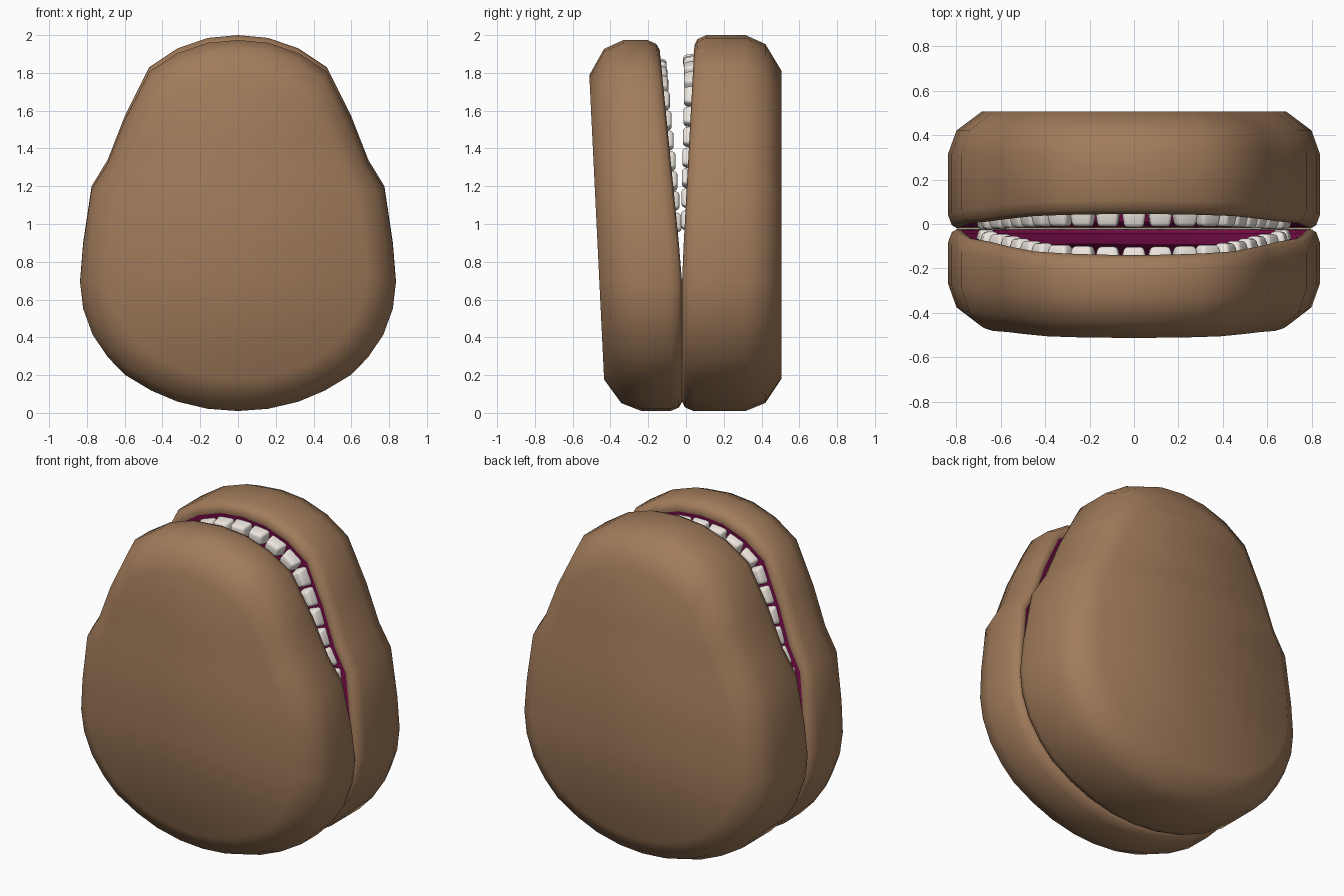
import bpy, bmesh, math
from mathutils import Vector, Matrix

if "Cube" in bpy.data.objects:
    bpy.data.objects.remove(bpy.data.objects["Cube"])

# right half of the egg-shaped outline (x, z), bottom to top
HALF = [(0, .01), (.16, .022), (.32, .06), (.46, .12), (.6, .205), (.69, .3),
        (.77, .42), (.82, .56), (.836, .7), (.82, .9), (.775, 1.2), (.69, 1.34),
        (.6, 1.57), (.47, 1.83), (.32, 1.93), (.16, 1.985), (0, 2.0)]
OUTLINE = HALF + [(-x, z) for x, z in HALF[-2:0:-1]]
MID = .95


def material(name, rgb):
    m = bpy.data.materials.new(name)
    m.diffuse_color = (*rgb, 1)
    m.use_nodes = True
    m.node_tree.nodes["Principled BSDF"].inputs["Base Color"].default_value = m.diffuse_color
    return m


BROWN = material("brown", (.36, .20, .105))
MAGENTA = material("magenta", (.25, .005, .09))
IVORY = material("ivory", (.85, .79, .74))


def finish(name, bm, mat):
    bmesh.ops.recalc_face_normals(bm, faces=bm.faces)
    me = bpy.data.meshes.new(name)
    bm.to_mesh(me)
    bm.free()
    me.materials.append(mat)
    me.shade_smooth()
    ob = bpy.data.objects.new(name, me)
    bpy.context.collection.objects.link(ob)
    return ob


def ring(bm, scale, y_of, zs):
    pts = [(x * scale, MID + (z - MID) * scale) for x, z in OUTLINE]
    return [bm.verts.new((x, y_of(z), z * zs)) for x, z in pts]


def loft(name, rings, zs, mat):
    bm = bmesh.new()
    loops = [ring(bm, s, f, zs) for s, f in rings]
    n = len(OUTLINE)
    for a, b in zip(loops, loops[1:]):
        for i in range(n):
            j = (i + 1) % n
            bm.faces.new((a[i], a[j], b[j], b[i]))
    # last ring closed with horizontal strips
    c, h = loops[-1], n // 2
    for i in range(h):
        quad = [c[i], c[i + 1], c[(n - i - 1) % n], c[(n - i) % n]]
        bm.faces.new(list(dict.fromkeys(quad)))
    return finish(name, bm, mat)


def tooth_row(name, side, inner, zs, front_len, end_len):
    path = [Vector((x * .83, MID + (z - MID) * .87)) for x, z in HALF[::-1]]
    bm = bmesh.new()
    for k in range(-10, 11):
        d, i = abs(k) * .118, 0
        while d > (path[i + 1] - path[i]).length:
            d -= (path[i + 1] - path[i]).length
            i += 1
        t = (path[i + 1] - path[i]).normalized()
        p = path[i] + t * d
        if k == 0:
            t = Vector((1, 0))
        sx = -1 if k < 0 else 1
        length = front_len + (end_len - front_len) * abs(k) / 10
        base, tip = inner(p.y) + side * .03, inner(p.y) - side * length
        along = Vector((t.x * sx, 0, t.y))
        axis = Vector((0, tip - base, 0))
        across = along.cross(Vector((0, 1, 0)))
        centre = Vector((p.x * sx, (base + tip) / 2, p.y * zs))
        cube = bmesh.ops.create_cube(bm, size=1)["verts"]
        for v in cube:
            w = .113 if v.co.y < 0 else .088
            r = .085 if v.co.y < 0 else .06
            v.co = centre + along * v.co.x * w + axis * v.co.y + across * v.co.z * r
    ob = finish(name, bm, IVORY)
    bev = ob.modifiers.new("rounding", "BEVEL")
    bev.width, bev.segments = .016, 3


def jaw(label, side, inner, outer, zs, lengths):
    # padded shell from the lip round to the flat outside
    loft(label + "_shell", [
        (.92, lambda z: inner(z) + side * .012),
        (.95, lambda z: inner(z)),
        (.98, lambda z: inner(z) + side * .015),
        (1.0, lambda z: inner(z) + side * .06),
        (1.0, lambda z: outer(z) - side * .19),
        (.955, lambda z: outer(z) - side * .085),
        (.82, outer)], zs, BROWN)
    # shallow mouth lining
    loft(label + "_lining", [
        (.93, lambda z: inner(z) + side * .006),
        (.90, lambda z: inner(z) + side * .018)], zs, MAGENTA)
    tooth_row(label + "_teeth", side, inner, zs, *lengths)


jaw("back_jaw", 1, lambda z: -.02 + .054 * max(0, z - .75),
    lambda z: .505, 1.0, (.055, .022))
jaw("front_jaw", -1, lambda z: -.022 - .098 * max(0, z - .75),
    lambda z: -.425 - .048 * z, .987, (.028, .025))
